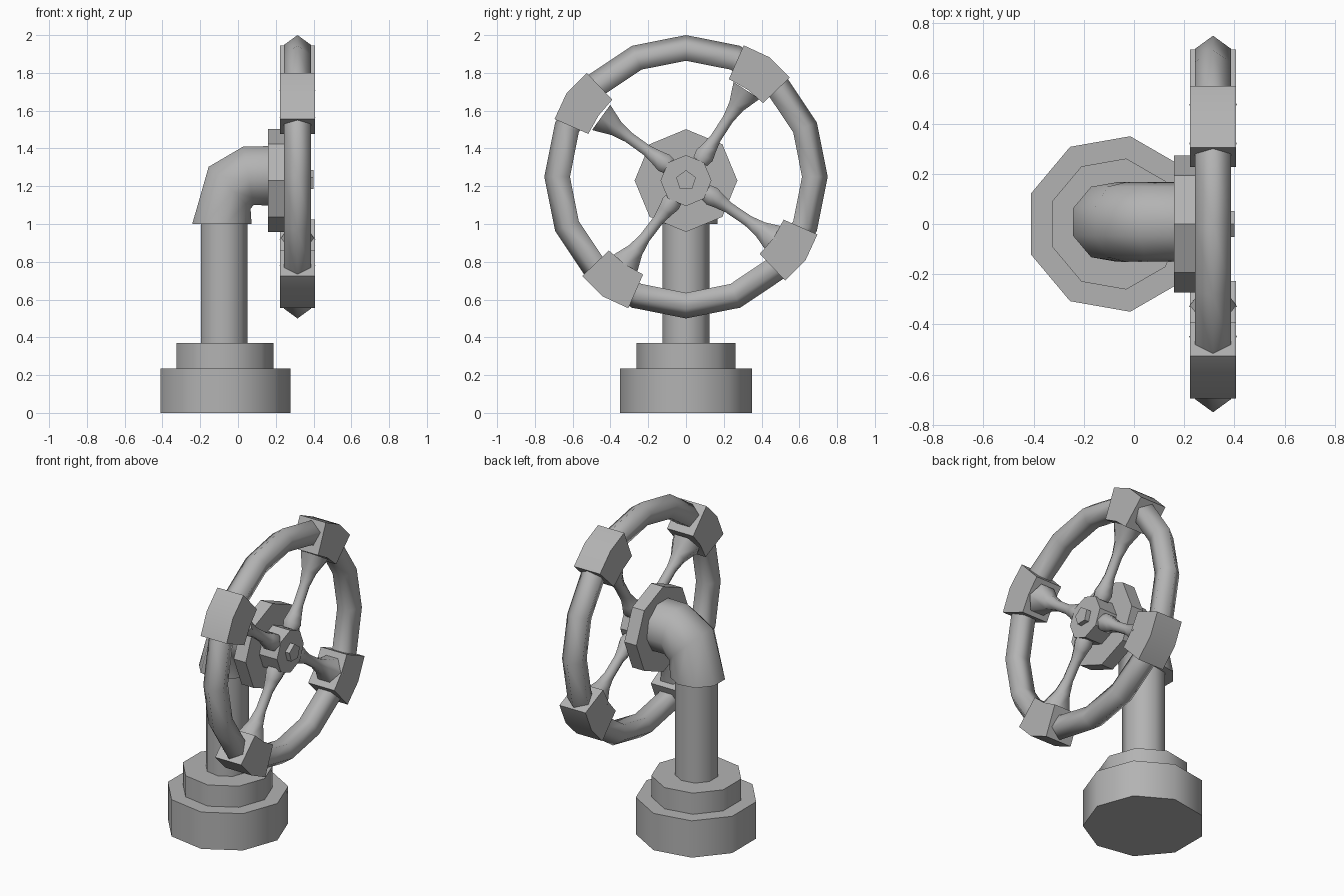
import bpy, bmesh
from math import sin, cos, pi, radians
from mathutils import Vector

if "Cube" in bpy.data.objects:
    bpy.data.objects.remove(bpy.data.objects["Cube"])

metal = bpy.data.materials.new("grey_metal")
metal.use_nodes = True
GREY = (0.45, 0.45, 0.45, 1)
metal.diffuse_color = GREY
metal.node_tree.nodes["Principled BSDF"].inputs["Base Color"].default_value = GREY

X, Y, Z = Vector((1, 0, 0)), Vector((0, 1, 0)), Vector((0, 0, 1))
WHEEL = Vector((0.315, 0, 1.25))
HUB_Z = 1.23


def ring(center, u, v, r, n):
    """Polygon of n points around center in the plane of u and v."""
    return [Vector(center) + r * (cos(2 * pi * i / n) * u + sin(2 * pi * i / n) * v)
            for i in range(n)]


def loft(name, rings, closed=False, angle=50):
    """Skin a row of matching polygons, capped unless closed into a loop."""
    bm = bmesh.new()
    rows = [[bm.verts.new(p) for p in r] for r in rings]
    n = len(rows[0])
    pairs = list(zip(rows, rows[1:] + rows[:1])) if closed else list(zip(rows, rows[1:]))
    for a, b in pairs:
        for i in range(n):
            j = (i + 1) % n
            bm.faces.new((a[i], a[j], b[j], b[i]))
    if not closed:
        bm.faces.new(rows[0])
        bm.faces.new(rows[-1])
    bmesh.ops.recalc_face_normals(bm, faces=bm.faces)
    mesh = bpy.data.meshes.new(name)
    bm.to_mesh(mesh)
    bm.free()
    mesh.materials.append(metal)
    obj = bpy.data.objects.new(name, mesh)
    bpy.context.collection.objects.link(obj)
    bpy.ops.object.select_all(action="DESELECT")
    obj.select_set(True)
    bpy.context.view_layer.objects.active = obj
    bpy.ops.object.shade_smooth_by_angle(angle=radians(angle))
    return obj


def radial(deg):
    """Direction in the wheel plane."""
    return Vector((0, cos(radians(deg)), sin(radians(deg))))


# Stepped base and upright pipe
for name, r, z0, z1 in (("base", 0.355, 0, 0.235),
                        ("base_collar", 0.265, 0.235, 0.37),
                        ("upright_pipe", 0.127, 0.37, 1.02)):
    loft(name, [ring((-0.077, 0, z), X, Y, r, 9) for z in (z0, z1)])

# Elbow turning from the pipe towards the wheel
elbow = []
for x, z, tilt in ((-0.09, 1.0, 0), (-0.048, 1.195, 45), (0.054, 1.26, 80), (0.17, 1.26, 90)):
    inward = cos(radians(tilt)) * X - sin(radians(tilt)) * Z
    elbow.append(ring((x, 0.008, z), inward, Y, 0.162, 9))
loft("elbow", elbow)

# Flange, hub and nut along the wheel axis
for name, r, n, x0, x1 in (("flange", 0.272, 8, 0.16, 0.245),
                           ("hub", 0.135, 8, 0.24, 0.37),
                           ("hub_nut", 0.055, 5, 0.36, 0.4)):
    loft(name, [ring((x, 0, HUB_Z), Z, Y, r, n) for x in (x0, x1)], angle=30)

# Wheel rim with a pentagonal section
loft("wheel_rim", [ring(WHEEL + 0.675 * radial(i * 22.5), radial(i * 22.5), X, 0.075, 5)
                   for i in range(16)], closed=True, angle=80)

# Four clamps on the rim, each with a flared spoke
SPOKE = ((0, 0.05), (0.04, 0.06), (0.09, 0.046), (0.15, 0.034),
         (0.27, 0.034), (0.35, 0.05), (0.45, 0.095))
for k in range(4):
    a = 55 + 90 * k
    clamp = []
    for turn, outer in ((-11.3, 0.76), (0, 0.772), (11.3, 0.76)):
        d = radial(a + turn)
        clamp.append([WHEEL + r * d + x * X for r, x in
                      ((0.565, -0.092), (0.565, 0.092), (outer, 0.092), (outer, -0.092))])
    loft(f"rim_clamp_{k + 1}", clamp, angle=30)

    start = Vector((WHEEL.x, 0.01, HUB_Z + 0.005)) + 0.115 * radial(a)
    end = WHEEL + 0.575 * radial(a)
    along = (end - start).normalized()
    loft(f"spoke_{k + 1}", [ring(start + along * t, X, along.cross(X), r, 6)
                            for t, r in SPOKE], angle=65)
